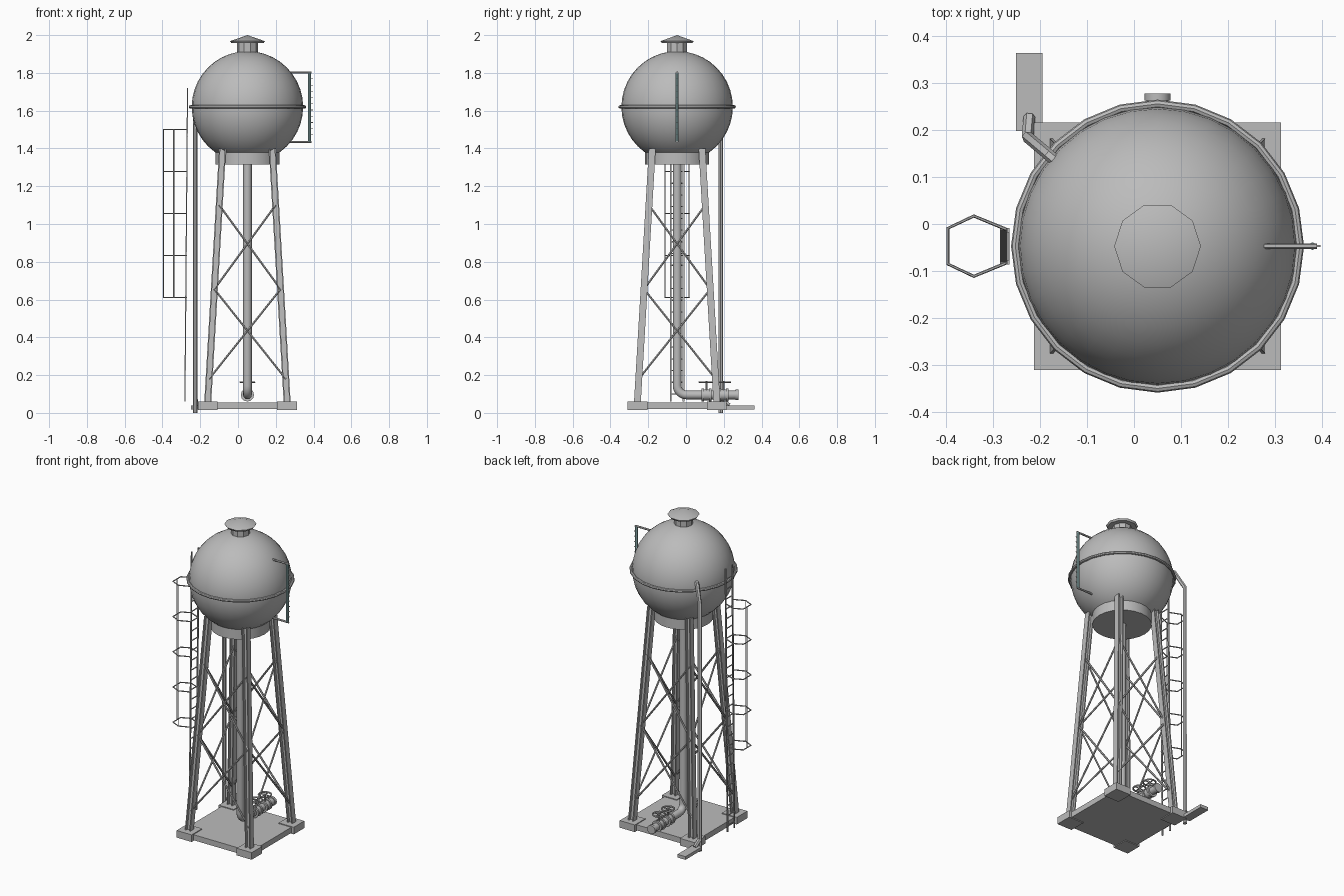
import bpy, bmesh, math
from mathutils import Vector, Matrix

old = bpy.data.objects.get("Cube")
if old:
    bpy.data.objects.remove(old)

CX, CY = 0.05, -0.047          # tower axis
AXIS = Vector((CX, CY, 0))


def material(name, rgb):
    m = bpy.data.materials.new(name)
    m.use_nodes = True
    col = (*rgb, 1)
    m.diffuse_color = col
    m.node_tree.nodes["Principled BSDF"].inputs["Base Color"].default_value = col
    return m


steel = material("grey steel", (0.5, 0.5, 0.5))
glass = material("pale teal glass", (0.36, 0.58, 0.58))


def add_mesh(name, me, mat, smooth=True):
    me.materials.clear()
    me.materials.append(mat)
    for p in me.polygons:
        p.material_index = 0
        p.use_smooth = smooth
    if smooth:
        me.set_sharp_from_angle(angle=math.radians(35))
    ob = bpy.data.objects.new(name, me)
    bpy.context.collection.objects.link(ob)
    return ob


def rods(name, paths, r, res=1, cyclic=False, mat=steel):
    """Round bars swept along one or more point paths."""
    cu = bpy.data.curves.new(name, 'CURVE')
    cu.dimensions = '3D'
    cu.bevel_depth, cu.bevel_resolution, cu.use_fill_caps = r, res, True
    for path in paths:
        sp = cu.splines.new('POLY')
        sp.points.add(len(path) - 1)
        for pt, co in zip(sp.points, path):
            pt.co = (*co, 1)
        sp.use_cyclic_u = cyclic
    tmp = bpy.data.objects.new(name + " path", cu)
    bpy.context.collection.objects.link(tmp)
    dg = bpy.context.evaluated_depsgraph_get()
    me = bpy.data.meshes.new_from_object(tmp.evaluated_get(dg))
    bpy.data.objects.remove(tmp)
    return add_mesh(name, me, mat)


def lathe(name, profile, steps, closed=False):
    """Revolve (radius, z) points about the tower axis."""
    bm = bmesh.new()
    vs = [bm.verts.new((CX + r, CY, z)) for r, z in profile]
    es = [bm.edges.new(p) for p in zip(vs, vs[1:])]
    if closed:
        es.append(bm.edges.new((vs[-1], vs[0])))
    bmesh.ops.spin(bm, geom=vs + es, cent=AXIS, axis=(0, 0, 1),
                   angle=math.tau, steps=steps)
    bmesh.ops.remove_doubles(bm, verts=bm.verts, dist=0.0002)
    bmesh.ops.recalc_face_normals(bm, faces=bm.faces)
    me = bpy.data.meshes.new(name)
    bm.to_mesh(me)
    bm.free()
    return add_mesh(name, me, steel)


def beams(name, parts, mat=steel):
    """Boxes whose bottom and top centres may be offset: (bottom, top, width, depth)."""
    bm = bmesh.new()
    for p0, p1, sx, sy in parts:
        for v in bmesh.ops.create_cube(bm, size=1)["verts"]:
            base = Vector(p0 if v.co.z < 0 else p1)
            v.co = base + Vector((v.co.x * sx, v.co.y * sy, 0))
    me = bpy.data.meshes.new(name)
    bm.to_mesh(me)
    bm.free()
    return add_mesh(name, me, mat, smooth=False)


def ring(center, r, n, turn=0.0):
    return [Vector(center) + Vector((r * math.cos(turn + math.tau * i / n),
                                     r * math.sin(turn + math.tau * i / n), 0))
            for i in range(n)]


# Spherical tank, girdle, skirt and roof vent
R, ZC = 0.295, 1.62
lathe("tank", [(R * math.sin(a), ZC - R * math.cos(a))
               for a in (math.pi * i / 20 for i in range(21))], 32)
lathe("girdle", [(0.302 + 0.009 * math.cos(a), ZC + 0.009 * math.sin(a))
                 for a in (math.tau * i / 8 for i in range(8))], 24, closed=True)
lathe("skirt", [(0, 1.315), (0.17, 1.315), (0.17, 1.385), (0, 1.385)], 24)
lathe("vent_neck", [(0, 1.9), (0.055, 1.9), (0.055, 1.96), (0, 1.96)], 10)
lathe("vent_roof", [(0, 1.957), (0.085, 1.957), (0.092, 1.968), (0, 2.0)], 10)

# Foundation slab with corner pads
corners = [(-1, -1), (1, -1), (1, 1), (-1, 1)]
beams("slab", [((CX, CY, 0.02), (CX, CY, 0.055), 0.49, 0.49)])
beams("corner_pads", [((CX + 0.21 * i, CY + 0.21 * j, 0.015),
                       (CX + 0.21 * i, CY + 0.21 * j, 0.06), 0.105, 0.105)
                      for i, j in corners])


# Sloping I-section legs
def leg_point(i, j, z):
    d = 0.21 - (z - 0.06) / 1.315 * 0.077
    return Vector((CX + i * d, CY + j * d, z))


legs = []
for i, j in corners:
    a, b = leg_point(i, j, 0.05), leg_point(i, j, 1.4)
    legs.append((a, b, 0.03, 0.006))
    for s in (-1, 1):
        off = Vector((s * 0.015, 0, 0))
        legs.append((a + off, b + off, 0.007, 0.036))
beams("legs", legs)

# Crossed braces, two tiers on every side
braces = []
for c0, c1 in zip(corners, corners[1:] + corners[:1]):
    for z0, z1 in ((0.18, 0.655), (0.655, 1.1)):
        braces.append([leg_point(*c0, z0), leg_point(*c1, z1)])
        braces.append([leg_point(*c1, z0), leg_point(*c0, z1)])
rods("braces", braces, 0.006)

# Riser pipe with an elbow to the back, flanges and two valves
PZ, BEND = 0.095, 0.05
elbow = [(CX, CY + BEND * (1 - math.cos(a)), PZ + BEND * (1 - math.sin(a)))
         for a in (math.pi / 2 * i / 6 for i in range(7))]
rods("riser_pipe", [[(CX, CY, 1.33)] + elbow + [(CX, 0.27, PZ)]], 0.023, 4)
rods("pipe_flanges", [[(CX, y - 0.006, PZ), (CX, y + 0.006, PZ)]
                      for y in (0.088, 0.128, 0.178, 0.218)], 0.035, 4)
rods("valve_bodies", [[(CX, y - 0.02, PZ), (CX, y + 0.02, PZ)]
                      for y in (0.108, 0.198)], 0.029, 4)
rods("outlet_flange", [[(CX, 0.262, PZ), (CX, 0.277, PZ)]], 0.028, 4)
wheels = [Vector((CX, y, 0.163)) for y in (0.108, 0.198)]
rods("valve_stems", [[(w.x, w.y, PZ), (w.x, w.y, 0.168)] for w in wheels], 0.007)
rods("valve_wheels", [ring(w, 0.037, 12) for w in wheels], 0.005, 1, True)
rods("wheel_spokes", [[p, 2 * w - p] for w in wheels for p in ring(w, 0.037, 4)[:2]], 0.003)

# Overflow pipe and splash block
ang = math.radians(140)


def radial(r, z):
    return AXIS + Vector((r * math.cos(ang), r * math.sin(ang), z))


rods("overflow_pipe", [[radial(0.27, 1.67), radial(0.3, 1.66),
                        radial(0.36, 1.56), radial(0.36, 0.0)]], 0.0125, 1)
rods("overflow_spout", [[radial(0.36, 0.075), (-0.222, 0.228, 0.04)]], 0.0125, 1)
beams("splash_block", [((-0.222, 0.28, 0.018), (-0.222, 0.28, 0.038), 0.056, 0.165)])


# Ladder leaning slightly towards the tank
def ladder_point(side, z):
    return Vector((-0.281 + 0.014 * (z - 0.06) / 1.66, CY + 0.034 * side, z))


beams("ladder_rails", [(ladder_point(s, 0.06), ladder_point(s, 1.72), 0.006, 0.01)
                       for s in (-1, 1)])
rods("ladder_rungs", [[ladder_point(-1, z), ladder_point(1, z)]
                      for z in (0.1 + 0.062 * k for k in range(26))], 0.0035)

# Safety cage: hoops and upright bars
half = [(-0.272, 0.036), (-0.34, 0.064), (-0.395, 0.038)]
outline = half + [(x, -y) for x, y in reversed(half)]
hoop_z = [0.61 + 0.2225 * k for k in range(5)]
rods("cage_hoops", [[(x, CY + y, z) for x, y in outline] for z in hoop_z], 0.0035)
rods("cage_bars", [[(x, CY + y, hoop_z[0]), (x, CY + y, hoop_z[-1])]
                   for x, y in ((-0.34, 0.064), (-0.395, 0), (-0.34, -0.064))], 0.003)

# Level gauge: arms, glass tube and scale marks
rods("gauge_arms", [[(0.275, CY, z), (0.388, CY, z)] for z in (1.435, 1.803)], 0.006)
rods("gauge_tube", [[(0.379, CY, 1.435), (0.379, CY, 1.803)]], 0.008, 2, mat=glass)
beams("gauge_marks", [((0.387, CY, z), (0.387, CY, z + 0.003), 0.018, 0.004)
                      for z in (1.47 + 0.033 * k for k in range(10))])
